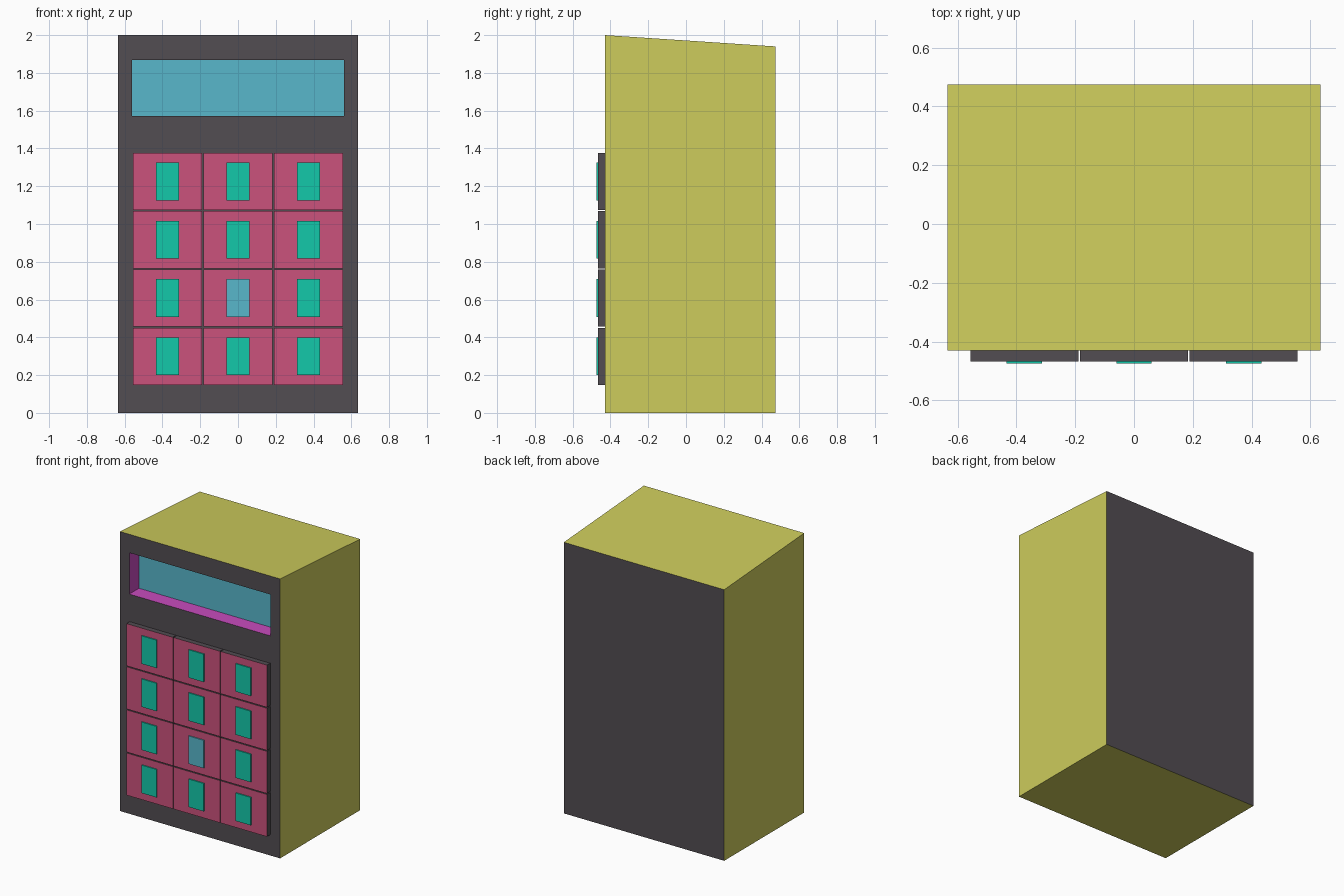
import bpy, bmesh

if "Cube" in bpy.data.objects:
    bpy.data.objects.remove(bpy.data.objects["Cube"])

def srgb(r, g, b):
    f = lambda c: c / 12.92 if c <= 0.04045 else ((c + 0.055) / 1.055) ** 2.4
    return (f(r / 255), f(g / 255), f(b / 255), 1)

def material(name, rgb):
    m = bpy.data.materials.new(name)
    m.diffuse_color = srgb(*rgb)
    m.use_nodes = True
    m.node_tree.nodes["Principled BSDF"].inputs["Base Color"].default_value = m.diffuse_color
    return m

yellow = material("yellow", (205, 204, 92))
dark = material("dark_grey", (82, 77, 82))
magenta = material("magenta", (200, 75, 190))
blue = material("screen_blue", (88, 183, 203))
pink = material("pink", (203, 82, 124))
teal = material("teal", (20, 200, 170))

def finish(bm, name, mats):
    bmesh.ops.recalc_face_normals(bm, faces=bm.faces)
    me = bpy.data.meshes.new(name)
    bm.to_mesh(me)
    bm.free()
    for m in mats:
        me.materials.append(m)
    ob = bpy.data.objects.new(name, me)
    bpy.context.collection.objects.link(ob)
    return ob

def box(x0, x1, y0, y1, z0, z1):
    bm = bmesh.new()
    bmesh.ops.create_cube(bm, size=1)
    for v in bm.verts:
        v.co = (x1 if v.co.x > 0 else x0, y1 if v.co.y > 0 else y0, z1 if v.co.z > 0 else z0)
    bm.normal_update()
    return bm

def front_box(name, x0, x1, y0, y1, z0, z1, side, front):
    bm = box(x0, x1, y0, y1, z0, z1)
    for f in bm.faces:
        f.material_index = int(f.normal.y < -0.9)
    return finish(bm, name, [side, front])

# Case: sloped top, dark front and back
FRONT, BACK = -0.43, 0.475
bm = box(-0.635, 0.635, FRONT, BACK, 0, 2)
for f in bm.faces:
    f.material_index = int(abs(f.normal.y) > 0.9)
for v in bm.verts:
    if v.co.y > 0 and v.co.z > 1:
        v.co.z = 1.94

# Recessed display window in the front face
face = min(bm.faces, key=lambda f: f.calc_center_median().y)
bmesh.ops.inset_individual(bm, faces=[face], thickness=0.1)
for v in face.verts:
    v.co = (0.56 if v.co.x > 0 else -0.56, FRONT, 1.868 if v.co.z > 1 else 1.572)
walls = bmesh.ops.inset_individual(bm, faces=[face], thickness=0)["faces"]
for v in face.verts:
    v.co.y = FRONT + 0.11
for f in walls:
    f.material_index = 2
face.material_index = 3
finish(bm, "case", [yellow, dark, magenta, blue])

# Keypad: 3 x 4 keys, each with a plain raised marker
W, H = 0.367, 0.302
for row in range(4):
    for col in range(3):
        x = (col - 1) * 0.373
        z = 1.225 - row * 0.3085
        front_box(f"key_{row}_{col}", x - W / 2, x + W / 2, -0.467, FRONT,
                  z - H / 2, z + H / 2, dark, pink)
        m = blue if (row, col) == (2, 1) else teal
        front_box(f"key_marker_{row}_{col}", x - 0.06, x + 0.06, -0.475, -0.467,
                  z - 0.1, z + 0.1, m, m)
